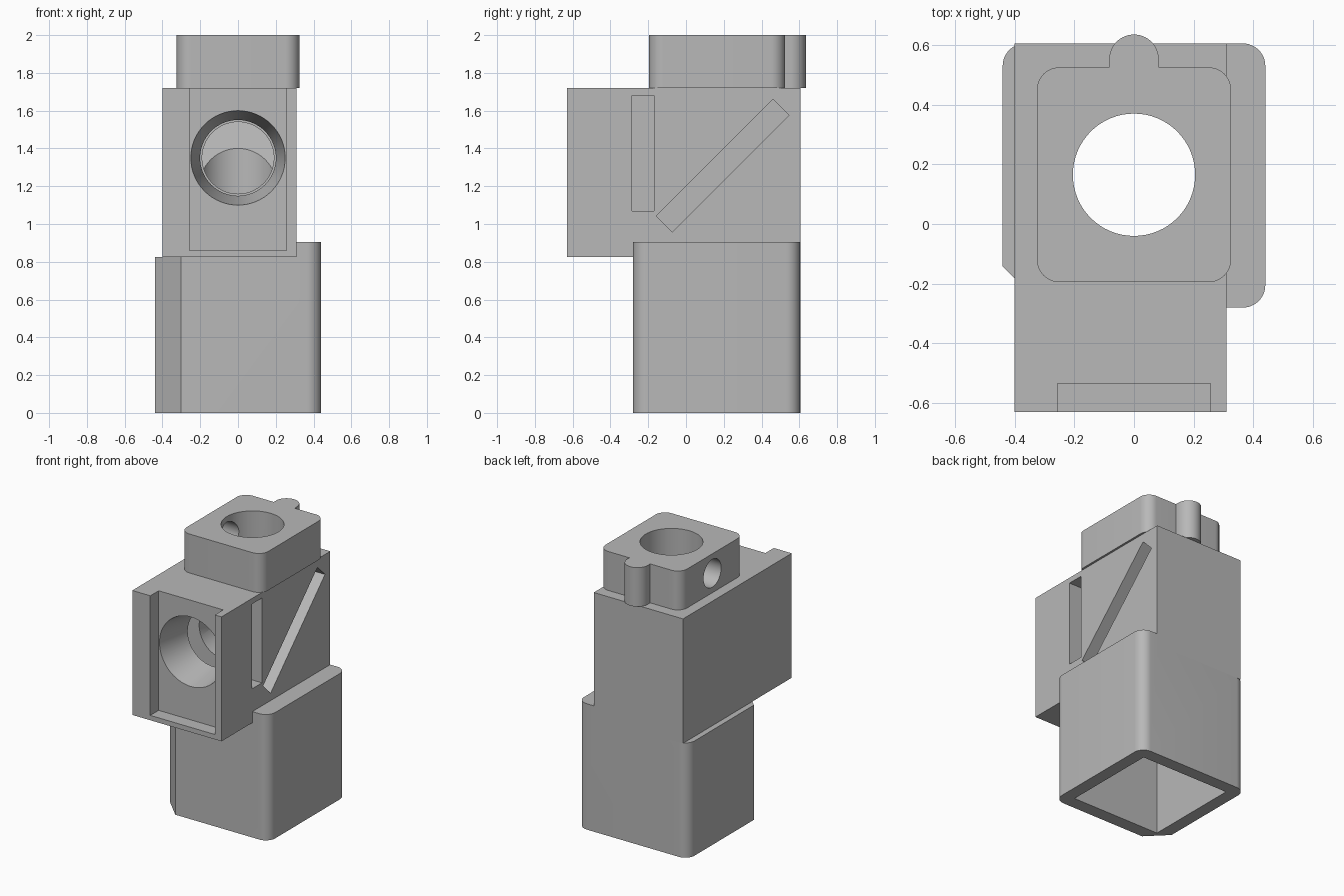
import bpy, bmesh, math
from mathutils import Matrix, Vector

cube = bpy.data.objects.get("Cube")
if cube:
    bpy.data.objects.remove(cube, do_unlink=True)

grey = bpy.data.materials.new("plain_grey")
grey.use_nodes = True
grey.diffuse_color = (0.48, 0.48, 0.48, 1)
bsdf = next(n for n in grey.node_tree.nodes if n.type == 'BSDF_PRINCIPLED')
bsdf.inputs["Base Color"].default_value = grey.diffuse_color


def finish(name, bm):
    bmesh.ops.recalc_face_normals(bm, faces=bm.faces)
    mesh = bpy.data.meshes.new(name)
    bm.to_mesh(mesh)
    bm.free()
    mesh.materials.append(grey)
    obj = bpy.data.objects.new(name, mesh)
    bpy.context.scene.collection.objects.link(obj)
    return obj


def prism(name, corners, z0, z1):
    """Extrude right-angled corners (x, y, radius, steps); one step is a chamfer."""
    pts = []
    for i, (x, y, r, steps) in enumerate(corners):
        p = Vector((x, y))
        u = (Vector(corners[i - 1][:2]) - p).normalized() * r
        v = (Vector(corners[(i + 1) % len(corners)][:2]) - p).normalized() * r
        for k in range(steps + 1):
            t = math.pi / 2 * k / steps
            q = p + u + v - v * math.cos(t) - u * math.sin(t)
            if not pts or (q - pts[-1]).length > 1e-4:
                pts.append(q)
    bm = bmesh.new()
    face = bm.faces.new([bm.verts.new((q.x, q.y, z0)) for q in pts])
    new = bmesh.ops.extrude_face_region(bm, geom=[face])["geom"]
    bmesh.ops.translate(bm, vec=(0, 0, z1 - z0),
                        verts=[g for g in new if isinstance(g, bmesh.types.BMVert)])
    return finish(name, bm)


def box(name, lo, hi, tilt=0):
    lo, hi = Vector(lo), Vector(hi)
    m = (Matrix.Translation((lo + hi) / 2) @ Matrix.Rotation(tilt, 4, 'X')
         @ Matrix.Diagonal((*(hi - lo), 1)))
    bm = bmesh.new()
    bmesh.ops.create_cube(bm, size=1, matrix=m)
    return finish(name, bm)


def rod(name, start, end, r1, r2=None):
    start, end = Vector(start), Vector(end)
    d = end - start
    m = Matrix.Translation((start + end) / 2) @ d.to_track_quat('Z', 'Y').to_matrix().to_4x4()
    bm = bmesh.new()
    bmesh.ops.create_cone(bm, cap_ends=True, segments=64, radius1=r1,
                          radius2=r1 if r2 is None else r2, depth=d.length, matrix=m)
    return finish(name, bm)


def cut(obj, *cutters):
    bpy.context.view_layer.objects.active = obj
    for c in cutters:
        c.hide_render = True
        mod = obj.modifiers.new("cut", 'BOOLEAN')
        mod.operation, mod.solver, mod.object = 'DIFFERENCE', 'EXACT', c
        bpy.ops.object.modifier_apply(modifier=mod.name)
        bpy.data.objects.remove(c, do_unlink=True)


AXIS_Y = 0.165   # centre of the vertical bore
BLOCK_Z, BLOCK_TOP = 0.825, 1.72
BORE_Z = 1.35    # height of the horizontal bore


def bore():
    return rod("bore_cutter", (0, AXIS_Y, 0.5), (0, AXIS_Y, 2.2), 0.205)


# Hollow square base, one corner chamfered, with a ledge beside the block
base = prism("base_housing", [(-0.44, -0.28, 0.137, 1), (0.44, -0.28, 0.075, 12),
                              (0.44, 0.605, 0.075, 12), (-0.44, 0.605, 0.075, 12)], 0, 0.905)
cut(base,
    box("seat_cutter", (-1, -1, BLOCK_Z), (0.31, 1, 1.2)),
    box("cavity_cutter", (-0.35, AXIS_Y - 0.35, -0.1), (0.35, AXIS_Y + 0.35, 0.76)),
    bore())

# Filter block: front recess, conical port, bores and two side slots
block = box("filter_block", (-0.4, -0.63, BLOCK_Z), (0.31, 0.605, BLOCK_TOP))
cut(block,
    box("recess_cutter", (-0.257, -0.8, 0.86), (0.257, -0.535, 1.9)),
    bore(),
    rod("port_cutter", (0, -0.2, BORE_Z), (0, AXIS_Y, BORE_Z), 0.19),
    rod("cone_cutter", (0, -0.5351, BORE_Z), (0, -0.22, BORE_Z), 0.25, 0.188),
    box("filter_slot_cutter", (-0.3, -0.285, 1.07), (0.5, -0.17, 1.68)),
    box("diagonal_slot_cutter", (-0.3, -0.2435, 1.249), (0.5, 0.6315, 1.369), math.pi / 4))

# Rounded collar with a rear key and a screw hole in its right side
collar = prism("top_collar", [(-0.325, -0.195, 0.075, 12), (0.325, -0.195, 0.075, 12),
                              (0.325, 0.525, 0.075, 12), (0.083, 0.525, 0, 1),
                              (0.083, 0.635, 0.083, 16), (-0.083, 0.635, 0.083, 16),
                              (-0.083, 0.525, 0, 1), (-0.325, 0.525, 0.075, 12)], BLOCK_TOP, 2)
cut(collar, bore(),
    rod("screw_cutter", (-0.5, AXIS_Y, 1.86), (0, AXIS_Y, 1.86), 0.1))

for obj in (base, block, collar):
    bpy.ops.object.select_all(action='DESELECT')
    obj.select_set(True)
    bpy.context.view_layer.objects.active = obj
    bpy.ops.object.shade_smooth_by_angle(angle=math.radians(30))
